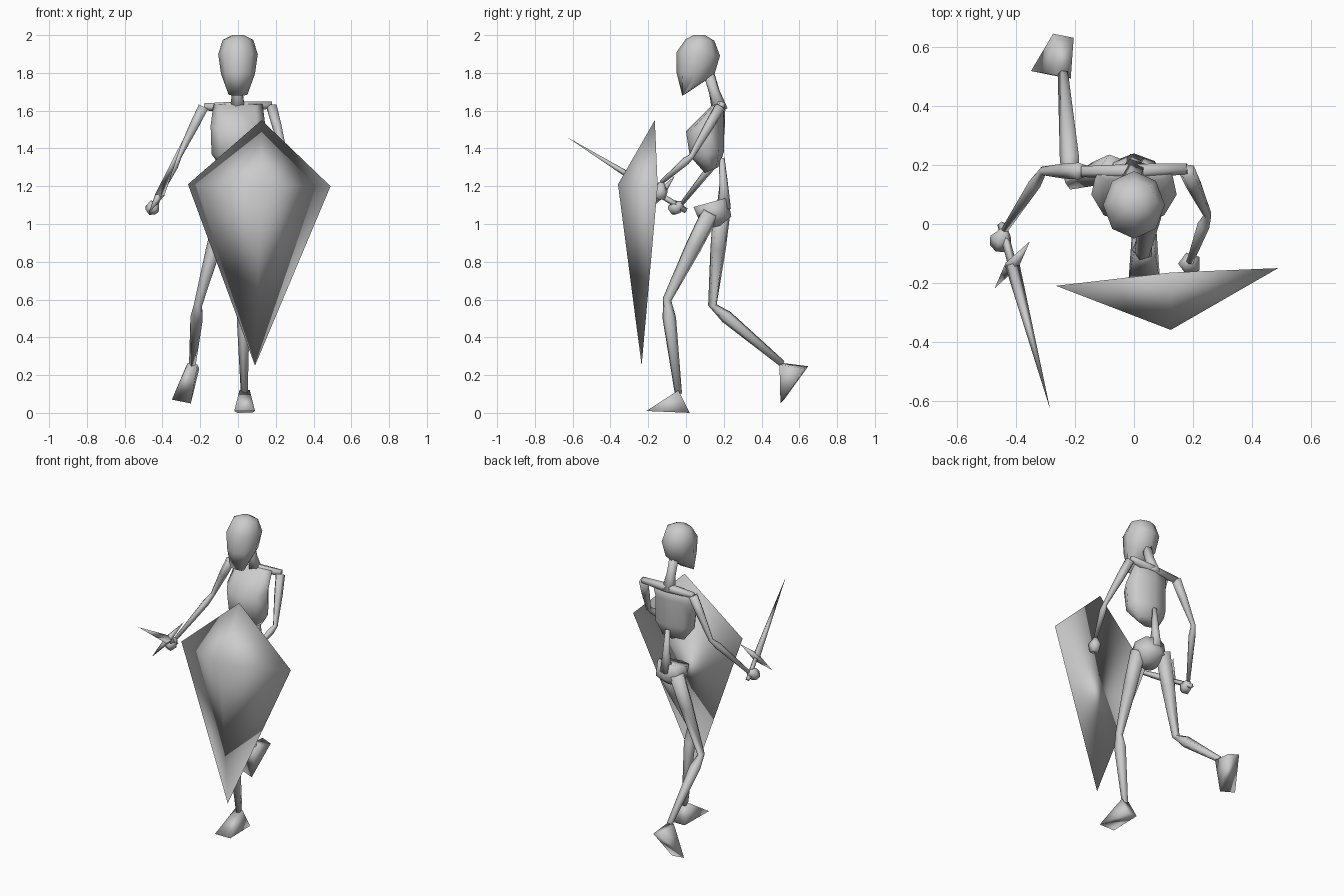
import bpy, bmesh, math
from mathutils import Vector

cube = bpy.data.objects.get("Cube")
if cube:
    bpy.data.objects.remove(cube)

shade = (.6, .6, .6, 1)
grey = bpy.data.materials.new("plain_grey")
grey.use_nodes = True
grey.diffuse_color = shade
grey.node_tree.nodes["Principled BSDF"].inputs["Base Color"].default_value = shade


def finish(name, mesh_data):
    """Weld, orient and smooth a mesh, then add it to the scene."""
    bmesh.ops.remove_doubles(mesh_data, verts=mesh_data.verts, dist=.001)
    bmesh.ops.recalc_face_normals(mesh_data, faces=mesh_data.faces)
    for face in mesh_data.faces:
        face.smooth = True
    mesh = bpy.data.meshes.new(name)
    mesh_data.to_mesh(mesh)
    mesh_data.free()
    mesh.materials.append(grey)
    part = bpy.data.objects.new(name, mesh)
    bpy.context.collection.objects.link(part)


def loft(name, rings):
    """Skin a stack of equal-sized rings and cap both ends."""
    mesh_data = bmesh.new()
    loops = [[mesh_data.verts.new(point) for point in ring] for ring in rings]
    for lower, upper in zip(loops, loops[1:]):
        for i in range(len(lower)):
            mesh_data.faces.new((lower[i - 1], lower[i], upper[i], upper[i - 1]))
    mesh_data.faces.new(loops[0])
    mesh_data.faces.new(loops[-1])
    finish(name, mesh_data)


def circle(sides):
    """Cosine and sine pairs around a full turn."""
    for k in range(sides):
        angle = math.tau * k / sides
        yield math.cos(angle), math.sin(angle)


def tube(name, path, radii, sides=5):
    """Tapered tube with one radius for each path point."""
    points = [Vector(point) for point in path]
    rings = []
    for i, (point, radius) in enumerate(zip(points, radii)):
        ahead = points[min(i + 1, len(points) - 1)]
        behind = points[max(i - 1, 0)]
        along = (ahead - behind).normalized()
        reference = Vector((1, 0, 0)) if abs(along.x) < .8 else Vector((0, 1, 0))
        across = along.cross(reference).normalized()
        other = along.cross(across)
        rings.append([point + radius * (other * c + across * s) for c, s in circle(sides)])
    loft(name, rings)


def limb(name, root, joint, end, thickness):
    """Arm or leg: narrow at the joint, swelling just below it."""
    root, joint, end = Vector(root), Vector(joint), Vector(end)
    path = [root, root.lerp(joint, .4), joint, joint.lerp(end, .2), end]
    tube(name, path, [thickness * share for share in (1, .9, .5, .75, .4)])


def body(name, sections):
    """Tilted ovals: front y, front z, back y, back z and half width."""
    rings = []
    for front_y, front_z, back_y, back_z, half_width in sections:
        ring = []
        for c, s in circle(8):
            blend = (1 - c) / 2
            ring.append((half_width * s,
                         front_y + (back_y - front_y) * blend,
                         front_z + (back_z - front_z) * blend))
        rings.append(ring)
    loft(name, rings)


def foot(name, toe, heel, ankle, sideways):
    """Wedge spanned by a wide toe, a narrower heel and a slim ankle."""
    mesh_data = bmesh.new()
    sideways = Vector(sideways)
    for centre, share in ((toe, 1), (heel, .7), (ankle, .5)):
        for sign in (-1, 1):
            mesh_data.verts.new(Vector(centre) + sideways * share * sign)
    bmesh.ops.convex_hull(mesh_data, input=mesh_data.verts)
    finish(name, mesh_data)


# Head and neck
body("head", [(-.02, 1.68, 0, 1.69, .05),
              (-.05, 1.8, .15, 1.79, .09),
              (-.05, 1.91, .18, 1.89, .105),
              (0, 1.98, .15, 1.97, .08),
              (.04, 2, .1, 2, .03)])
tube("neck", [(0, .12, 1.8), (0, .15, 1.7), (0, .18, 1.6)], (.03, .03, .045))

# Rib cage, shoulders, spine and pelvis
body("rib_cage", [(.14, 1.63, .2, 1.64, .13),
                  (0, 1.49, .2, 1.55, .145),
                  (.02, 1.36, .2, 1.38, .14),
                  (.1, 1.27, .17, 1.3, .08)])
tube("shoulders", [(-.18, .18, 1.62), (0, .18, 1.62), (.18, .19, 1.63)], (.02, .03, .02))
tube("spine", [(0, .19, 1.35), (0, .2, 1.2), (0, .2, 1.08)], (.015, .025, .04))
body("pelvis", [(.04, 1.09, .22, 1.14, .1),
                (.06, 1.04, .24, 1.04, .1),
                (.1, .97, .18, .99, .05)])

# Arms and hands
right_wrist = Vector((-.44, -.02, 1.11))
left_wrist = Vector((.19, -.13, 1.22))
limb("right_arm", (-.18, .18, 1.62), (-.31, .18, 1.36), right_wrist, .03)
limb("left_arm", (.18, .18, 1.62), (.25, .03, 1.36), left_wrist, .03)
for name, wrist, reach in (("right_hand", right_wrist, (-.02, -.06, -.04)),
                           ("left_hand", left_wrist, (0, -.01, -.09))):
    reach = Vector(reach)
    tube(name, [wrist, wrist + reach / 2, wrist + reach], (.015, .04, .03))

# Legs and feet
limb("right_leg", (-.07, .19, 1.07), (-.21, .14, .57), (-.24, .51, .26), .048)
limb("left_leg", (.07, .13, 1.06), (.03, -.1, .6), (.035, -.04, .1), .05)
foot("right_foot", (-.3, .51, .06), (-.24, .64, .24), (-.24, .5, .26), (.05, -.01, -.01))
foot("left_foot", (.035, -.21, .01), (.035, .02, 0), (.035, -.04, .12), (.055, 0, 0))

# Sword: blade, grip and cross guard share one line
tip = Vector((-.285, -.63, 1.46))
pommel = Vector((-.45, 0, 1.07))
guard = tip.lerp(pommel, .78)
prong = Vector((.06, .08, .1))
tube("sword_blade", [tip, guard], (0, .025), 4)
tube("sword_grip", [guard, pommel], (.015, .015), 4)
tube("sword_guard", [guard + prong, guard, guard - prong], (0, .025, 0), 4)

# Kite shield with a raised centre
shield = bmesh.new()
rim = [shield.verts.new(corner) for corner in ((.125, -.165, 1.55), (.49, -.15, 1.2),
                                               (.09, -.235, .25), (-.265, -.21, 1.21))]
peak = shield.verts.new((.125, -.36, 1.21))
for i in range(4):
    shield.faces.new((rim[i - 1], rim[i], peak))
shield.faces.new(rim)
finish("shield", shield)
